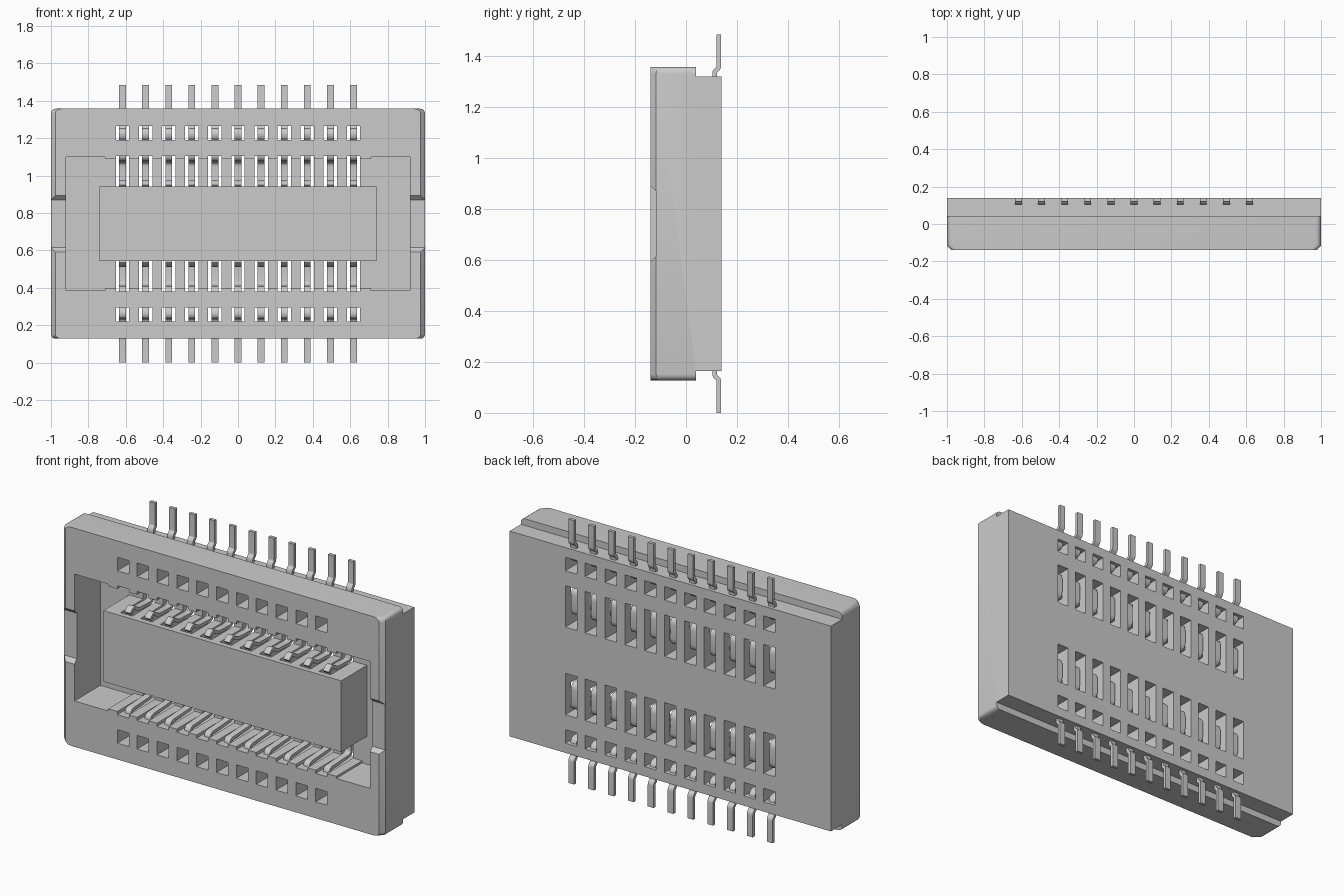
import bpy, bmesh
from mathutils import Vector

if "Cube" in bpy.data.objects:
    bpy.data.objects.remove(bpy.data.objects["Cube"])

ZC = 0.7425                                   # mid height; profiles use z relative to it
PITCH = 0.1235
COLS = [PITCH * i for i in range(-5, 6)]


def add_prism(bm, pts, a, b, axis="x"):
    """Extrude a 2D outline: (y, z) along x, or (x, z) along y."""
    def co(p, t):
        return (t, p[0], p[1] + ZC) if axis == "x" else (p[0], t, p[1] + ZC)
    lo = [bm.verts.new(co(p, a)) for p in pts]
    hi = [bm.verts.new(co(p, b)) for p in pts]
    n = len(pts)
    bm.faces.new(lo)
    bm.faces.new(hi[::-1])
    for i in range(n):
        j = (i + 1) % n
        bm.faces.new((lo[j], lo[i], hi[i], hi[j]))


def finish(bm, name):
    bmesh.ops.recalc_face_normals(bm, faces=bm.faces)
    me = bpy.data.meshes.new(name)
    bm.to_mesh(me)
    bm.free()
    ob = bpy.data.objects.new(name, me)
    bpy.context.collection.objects.link(ob)
    return ob


def prisms(name, items):
    bm = bmesh.new()
    for it in items:
        add_prism(bm, *it)
    return finish(bm, name)


def select(ob):
    bpy.ops.object.select_all(action="DESELECT")
    ob.select_set(True)
    bpy.context.view_layer.objects.active = ob


def boolean(ob, tool, op):
    m = ob.modifiers.new(op, "BOOLEAN")
    m.operation, m.object, m.solver = op, tool, "EXACT"
    select(ob)
    bpy.ops.object.modifier_apply(modifier=m.name)
    bpy.data.objects.remove(tool)


def flip(pts):
    return [(y, -z) for y, z in pts]


def rect(u, v0, v1):
    return [(-u, v0), (u, v0), (u, v1), (-u, v1)]


# Housing: stepped cross-section, chamfered front ends, rounded corners
bm = bmesh.new()
half = [(-0.14, 0.615), (0.04, 0.615), (0.04, 0.5775), (0.14, 0.5775)]
add_prism(bm, half + flip(half)[::-1], -1, 1)
bmesh.ops.recalc_face_normals(bm, faces=bm.faces)
ends = [e for e in bm.edges if all(v.co.y < -0.13 for v in e.verts)
        and abs(e.verts[0].co.x - e.verts[1].co.x) < 0.1]
bmesh.ops.bevel(bm, geom=ends, offset=0.023, segments=1, affect="EDGES")
corners = [e for e in bm.edges
           if all(abs(v.co.z - ZC) > 0.61 and abs(v.co.x) > 0.95 for v in e.verts)
           and abs(e.verts[0].co.x - e.verts[1].co.x) < 0.1
           and abs(e.verts[0].co.y - e.verts[1].co.y) > 0.01]
bmesh.ops.bevel(bm, geom=corners, offset=0.025, segments=4, profile=0.5, affect="EDGES")
housing = finish(bm, "housing")

# Front pocket, slightly taller at both ends
q = [(0.71, 0.345), (0.71, 0.357), (0.92, 0.357)]
right = q + flip(q)[::-1]
pocket = right + [(-x, z) for x, z in right[::-1]]
boolean(housing, prisms("pocket_cutter", [(pocket, -0.3, 0.09, "y")]), "DIFFERENCE")

# Shallow notches with sloped sides in the end walls
notch = [(-0.16, -0.17), (-0.118, -0.128), (-0.118, 0.128), (-0.16, 0.17)]
boolean(housing, prisms("notch_cutter", [(notch, 0.85, 1.1), (notch, -1.1, -0.85)]), "DIFFERENCE")

# Central island
boolean(housing, prisms("island", [(rect(0.74, -0.2, 0.2), -0.14, 0.115, "y")]), "UNION")

# Contact slots and inspection holes, through to the back
slot = [(-0.2, 0.25), (-0.11, 0.25), (-0.11, 0.13), (0.2, 0.13), (0.2, 0.363), (-0.2, 0.363)]
hole = [(-0.2, 0.447), (0.2, 0.447), (0.2, 0.523), (-0.2, 0.523)]
cuts = [(p, x - 0.036, x + 0.036) for x in COLS
        for s in (slot, hole) for p in (s, flip(s))]
boolean(housing, prisms("slot_cutter", cuts), "DIFFERENCE")


# Contacts: bent ribbon with rounded bends
def rounded(path, r=0.03, steps=4):
    P = [Vector(p) for p in path]
    out = [P[0]]
    for a, b, c in zip(P, P[1:], P[2:]):
        d = min(r, (a - b).length * 0.48, (c - b).length * 0.48)
        s, e = b + (a - b).normalized() * d, b + (c - b).normalized() * d
        for k in range(steps + 1):
            t = k / steps
            out.append(s * (1 - t) ** 2 + b * 2 * t * (1 - t) + e * t * t)
    return out + [P[-1]]


def ribbon(path, thick):
    L, R = [], []
    for i, p in enumerate(path):
        d = (path[min(i + 1, len(path) - 1)] - path[max(i - 1, 0)]).normalized()
        n = Vector((-d.y, d.x)) * thick / 2
        L.append(tuple(p + n))
        R.append(tuple(p - n))
    return L + R[::-1]


path = [(0.129, 0.7425), (0.129, 0.61), (0.112, 0.598), (0.112, 0.50), (-0.04, 0.50),
        (-0.04, 0.46), (0.0, 0.44), (0.0, 0.40), (-0.09, 0.39), (-0.09, 0.345),
        (0.105, 0.335), (0.105, 0.195), (-0.03, 0.20), (-0.065, 0.228), (-0.095, 0.20)]
contact = ribbon(rounded(path), 0.018)
upper = prisms("upper_contacts", [(contact, x - 0.018, x + 0.018) for x in COLS])
lower = prisms("lower_contacts", [(flip(contact), x - 0.018, x + 0.018) for x in COLS])

for ob in (housing, upper, lower):
    select(ob)
    bpy.ops.object.shade_smooth_by_angle(angle=0.52)
